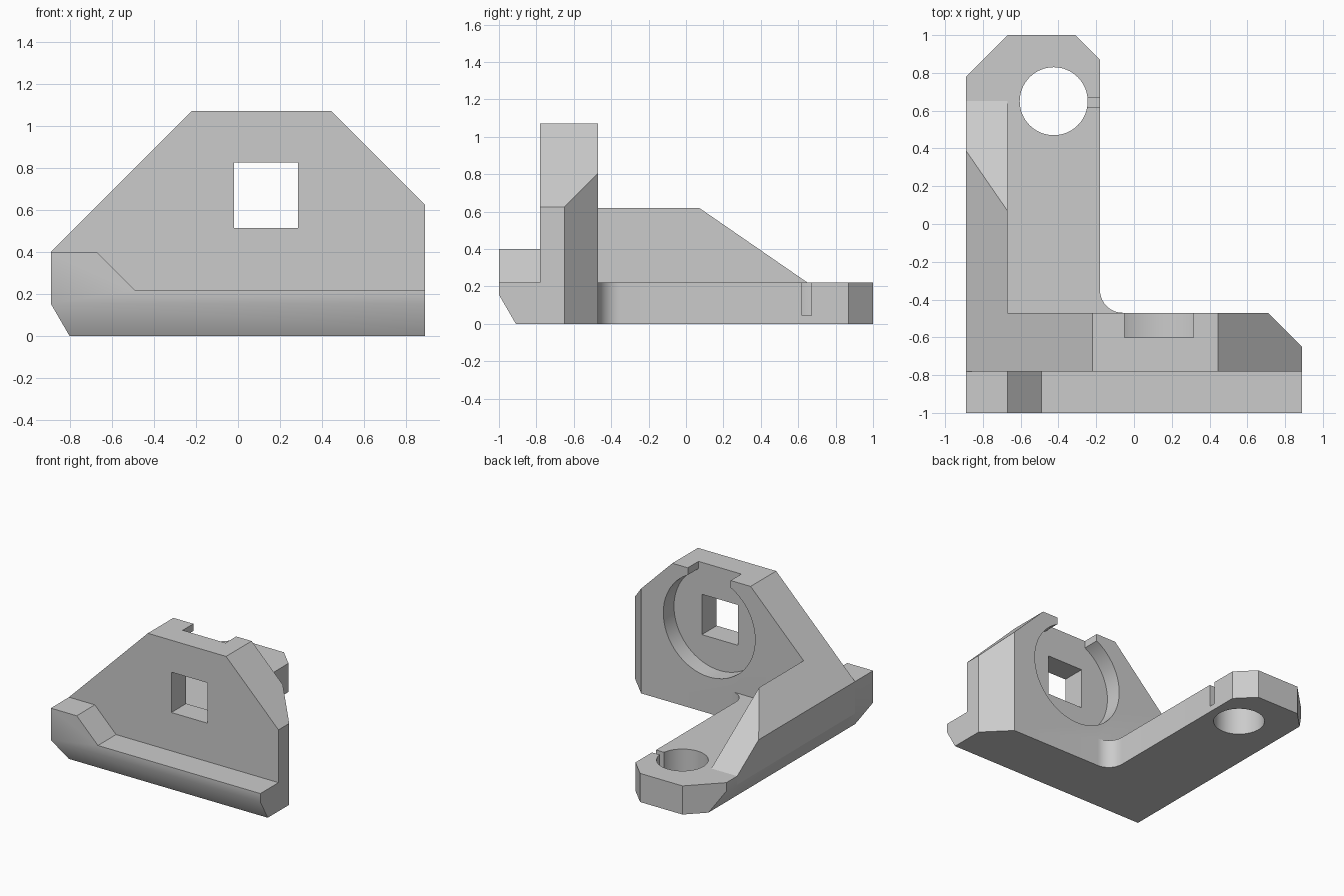
import bpy, bmesh, math

default = bpy.data.objects.get("Cube")
if default:
    bpy.data.objects.remove(default, do_unlink=True)

grey = bpy.data.materials.new("light grey")
grey.use_nodes = True
grey.diffuse_color = (0.6, 0.6, 0.6, 1)
grey.node_tree.nodes["Principled BSDF"].inputs["Base Color"].default_value = (0.6, 0.6, 0.6, 1)


def prism(name, points, axis, low, high):
    """Extrude a 2D outline along an axis; outline is (y,z), (x,z) or (x,y)."""
    place = {"x": lambda a, b, t: (t, a, b),
             "y": lambda a, b, t: (a, t, b),
             "z": lambda a, b, t: (a, b, t)}[axis]
    bm = bmesh.new()
    face = bm.faces.new([bm.verts.new(place(a, b, low)) for a, b in points])
    new = bmesh.ops.extrude_face_region(bm, geom=[face])["geom"]
    shift = place(0, 0, high - low)
    bmesh.ops.translate(bm, vec=shift, verts=[v for v in new if isinstance(v, bmesh.types.BMVert)])
    bmesh.ops.recalc_face_normals(bm, faces=bm.faces)
    mesh = bpy.data.meshes.new(name)
    bm.to_mesh(mesh)
    bm.free()
    mesh.materials.append(grey)
    obj = bpy.data.objects.new(name, mesh)
    bpy.context.collection.objects.link(obj)
    return obj


def arc(cx, cy, radius, start, end, steps):
    angles = [math.radians(start + (end - start) * i / steps) for i in range(steps + 1)]
    return [(cx + radius * math.cos(a), cy + radius * math.sin(a)) for a in angles]


def circle(cx, cy, radius, steps=64):
    return arc(cx, cy, radius, 0, 360, steps)[:-1]


def rect(a0, a1, b0, b1):
    return [(a0, b0), (a1, b0), (a1, b1), (a0, b1)]


def combine(target, other, operation):
    mod = target.modifiers.new(operation.lower(), "BOOLEAN")
    mod.operation, mod.object, mod.solver = operation, other, "EXACT"
    bpy.context.view_layer.objects.active = target
    bpy.ops.object.modifier_apply(modifier=mod.name)
    bpy.data.objects.remove(other, do_unlink=True)


# Upright plate
bracket = prism("angle_bracket", [(-.89, 0), (.89, 0), (.89, .625), (.445, 1.07),
                                  (-.22, 1.07), (-.89, .4)], "y", -.78, -.47)

# Side gusset with its sloping end
gusset = prism("gusset", [(-.89, 0), (-.67, 0), (-.67, .62), (-.89, .4)], "y", -.6, .65)
combine(gusset, prism("gusset_slope", [(.07, .62), (.65, .22), (.8, .22), (.8, .8), (.07, .8)],
                      "x", -1.1, -.5), "DIFFERENCE")

# Flat arm with filleted inner corner
arm = prism("arm", [(-.89, -.7), (-.06, -.7)] + arc(-.06, -.35, .12, 270, 180, 10)
            + [(-.18, .87), (-.31, 1), (-.67, 1), (-.89, .78)], "z", 0, .22)

# Front lip, raised at its right end
lip = prism("front_lip", [(-.89, 0), (.89, 0), (.89, .22), (-.49, .22), (-.67, .4), (-.89, .4)],
            "y", -1, -.7)

for part in (gusset, arm, lip):
    combine(bracket, part, "UNION")

# Holes, recess and chamfers
edge = [(-.09, .31), (.18, -.155), (-.3, -.155), (-.3, .31)]
cuts = [
    prism("square_hole", rect(-.02, .285, .515, .825), "y", -.9, -.4),
    prism("round_recess", circle(.132, .67, .39), "y", -.6, -.3),
    prism("recess_slot", rect(-.05, .314, .9, 1.2), "y", -.6, -.3),
    prism("arm_hole", circle(-.425, .65, .18), "z", -.1, .5),
    prism("arm_slit", rect(-.3, -.1, .62, .67), "z", .045, .4),
    prism("corner_chamfer", [(.61, -.37), (.99, -.75), (.99, -.37)], "z", -.1, 1.2),
    prism("side_chamfer", [(a - .89, b) for a, b in edge], "y", -1.2, 1.2),
    prism("front_chamfer", [(a - 1, b) for a, b in edge], "x", -1.2, 1.2),
]
for cutter in cuts:
    combine(bracket, cutter, "DIFFERENCE")

# Clean coplanar seams and shade
bm = bmesh.new()
bm.from_mesh(bracket.data)
bmesh.ops.remove_doubles(bm, verts=bm.verts, dist=.0005)
bmesh.ops.dissolve_limit(bm, angle_limit=math.radians(.5), verts=bm.verts, edges=bm.edges)
bm.to_mesh(bracket.data)
bm.free()
bpy.ops.object.select_all(action="DESELECT")
bracket.select_set(True)
bpy.context.view_layer.objects.active = bracket
bpy.ops.object.shade_smooth_by_angle(angle=math.radians(32))
